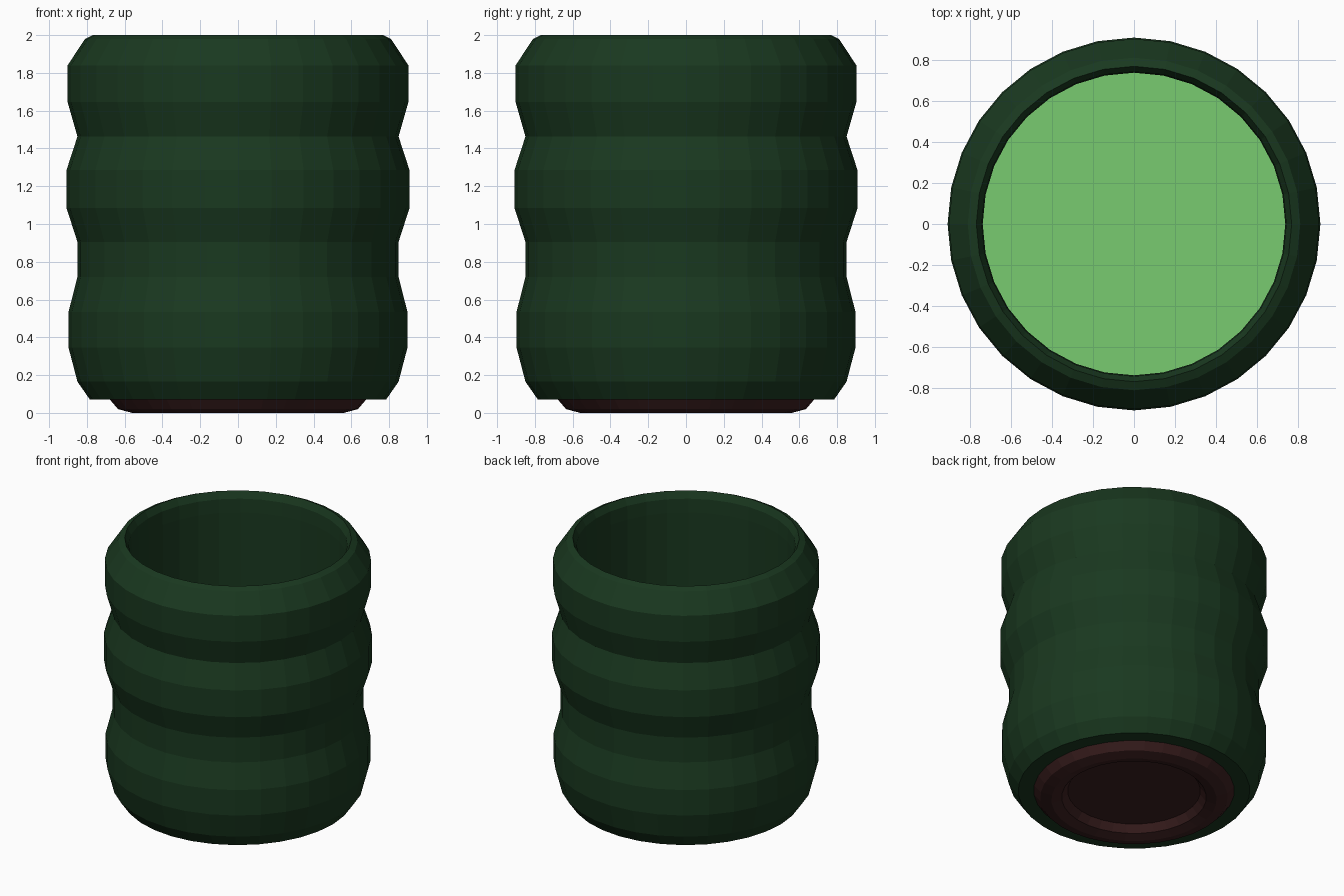
import bpy, bmesh
from math import cos, sin, tau

if "Cube" in bpy.data.objects:
    bpy.data.objects.remove(bpy.data.objects["Cube"])

SIDES = 32


def material(name, rgb):
    m = bpy.data.materials.new(name)
    m.diffuse_color = (*rgb, 1.0)
    m.use_nodes = True
    m.node_tree.nodes["Principled BSDF"].inputs["Base Color"].default_value = m.diffuse_color
    return m


def lathe(name, profile, mat):
    """Revolve (radius, z) points around z; radius 0 makes a pole."""
    bm = bmesh.new()
    rings = []
    for r, z in profile:
        if r == 0:
            rings.append([bm.verts.new((0, 0, z))] * SIDES)
        else:
            rings.append([bm.verts.new((r * cos(tau * i / SIDES), r * sin(tau * i / SIDES), z))
                          for i in range(SIDES)])
    for a, b in zip(rings, rings[1:]):
        for i in range(SIDES):
            j = (i + 1) % SIDES
            corners = list(dict.fromkeys((a[i], a[j], b[j], b[i])))
            bm.faces.new(corners)
    mesh = bpy.data.meshes.new(name)
    bm.to_mesh(mesh)
    bm.free()
    mesh.materials.append(mat)
    obj = bpy.data.objects.new(name, mesh)
    bpy.context.collection.objects.link(obj)
    return obj


glaze = material("dark_green_glaze", (0.010, 0.040, 0.014))
clay = material("brown_clay", (0.045, 0.014, 0.014))
tea_green = material("tea_green", (0.19, 0.60, 0.16))

# Cup wall: underside, rippled outside, rounded lip, straight inside, floor
lathe("cup_body", [
    (0, 0.072), (0.785, 0.072), (0.85, 0.165), (0.897, 0.345), (0.897, 0.535),
    (0.85, 0.72), (0.85, 0.905), (0.908, 1.085), (0.908, 1.285), (0.85, 1.463),
    (0.902, 1.645), (0.902, 1.84), (0.81, 1.98), (0.768, 2.0),
    (0.742, 1.95), (0.737, 1.85), (0.737, 0.25), (0.68, 0.18), (0, 0.18)], glaze)

# Unglazed foot ring with its recessed centre
lathe("foot_ring", [
    (0, 0.070), (0.45, 0.070), (0.49, 0.02), (0.56, 0.0),
    (0.635, 0.02), (0.68, 0.072)], clay)

# Tea surface
lathe("tea", [(0.737, 1.15), (0, 1.15)], tea_green)
